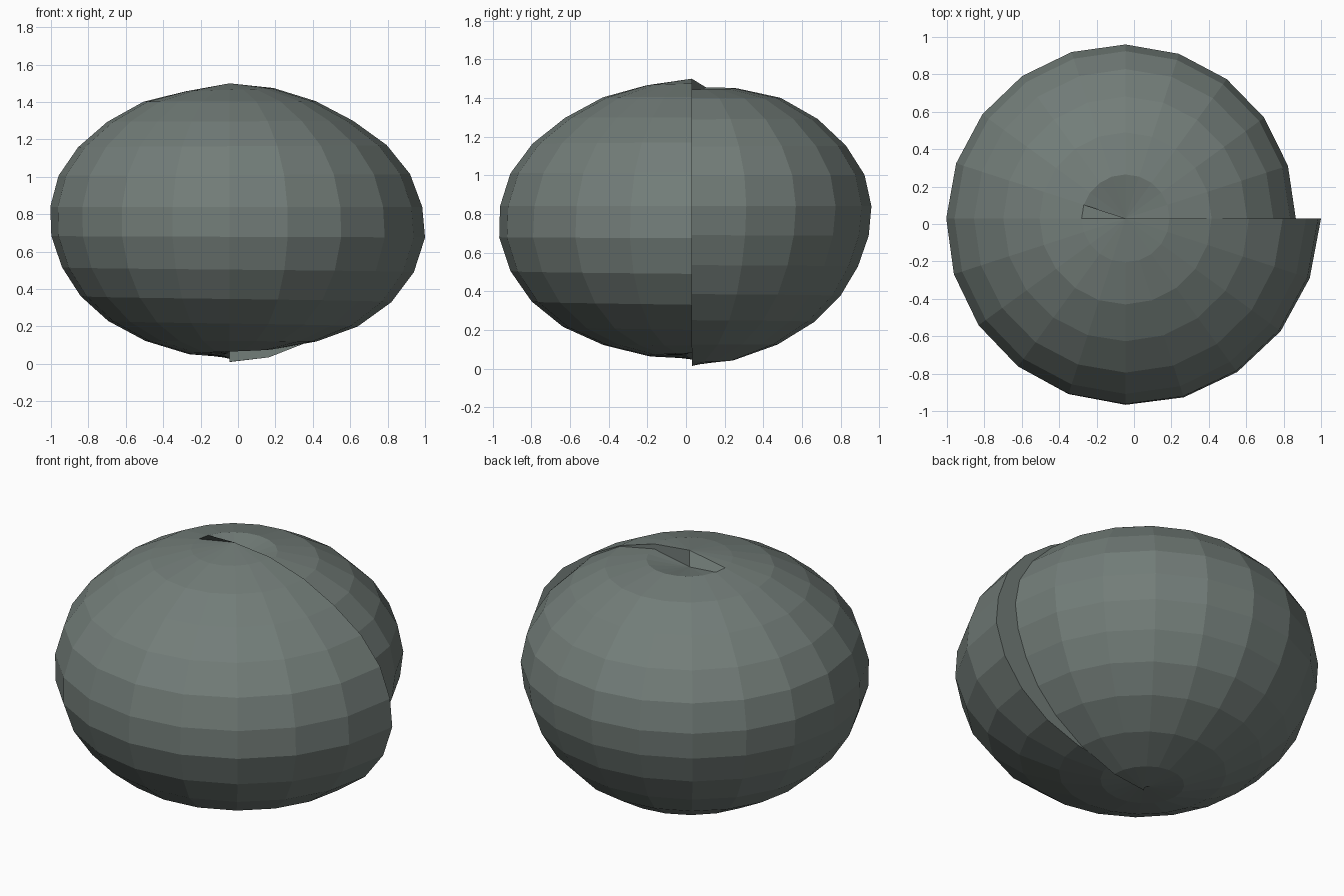
import bpy
import bmesh
import math
from mathutils import Vector

cube = bpy.data.objects.get("Cube")
if cube:
    bpy.data.objects.remove(cube, do_unlink=True)

SEGMENTS = 20
AXIS = Vector((-0.045, 0.03, 0))

# Half outlines (radius, height) at the two ends of the growing turn
START = [(0, 1.40), (.235, 1.445), (.46, 1.40), (.65, 1.29), (.79, 1.15), (.88, 1.0),
         (.91, .84), (.89, .69), (.835, .535), (.75, .385), (.625, .25), (.44, .125),
         (.21, .035), (0, .01)]
END = [(0, 1.5), (.235, 1.475), (.46, 1.405), (.66, 1.30), (.84, 1.17), (.965, 1.015),
       (1.03, .84), (1.045, .675), (.985, .49), (.865, .33), (.685, .2), (.465, .12),
       (.24, .08), (0, .09)]


def section(bm, step):
    """One radial outline, blended from the small end to the large end."""
    turn = step / SEGMENTS
    angle = turn * math.tau
    out = Vector((math.cos(angle), math.sin(angle), 0))
    row = []
    for j, (a, b) in enumerate(zip(START, END)):
        # The crown is sunken on the first half turn and raised on the second
        grow = float(turn >= 0.5) if j == 0 else turn ** 1.3
        radius, height = Vector(a).lerp(Vector(b), grow)
        row.append(bm.verts.new(AXIS + out * radius + Vector((0, 0, height))))
    return row


def make_shell():
    bm = bmesh.new()
    rows = [section(bm, i) for i in range(SEGMENTS + 1)]
    # The last pair joins the large end to the small end as the stepped seam
    for i, row in enumerate(rows):
        following = rows[(i + 1) % len(rows)]
        for j in range(len(row) - 1):
            bm.faces.new((row[j], row[j + 1], following[j + 1], following[j]))
    mesh = bpy.data.meshes.new("spiral_shell")
    bm.to_mesh(mesh)
    bm.free()
    obj = bpy.data.objects.new("spiral_shell", mesh)
    bpy.context.collection.objects.link(obj)
    return obj


# Single grey-green surface
color = (0.17, 0.205, 0.19, 1)
mat = bpy.data.materials.new("grey_green")
mat.use_nodes = True
mat.diffuse_color = color
for node in mat.node_tree.nodes:
    if node.type == "BSDF_PRINCIPLED":
        node.inputs["Base Color"].default_value = color

shell = make_shell()
shell.data.materials.append(mat)
